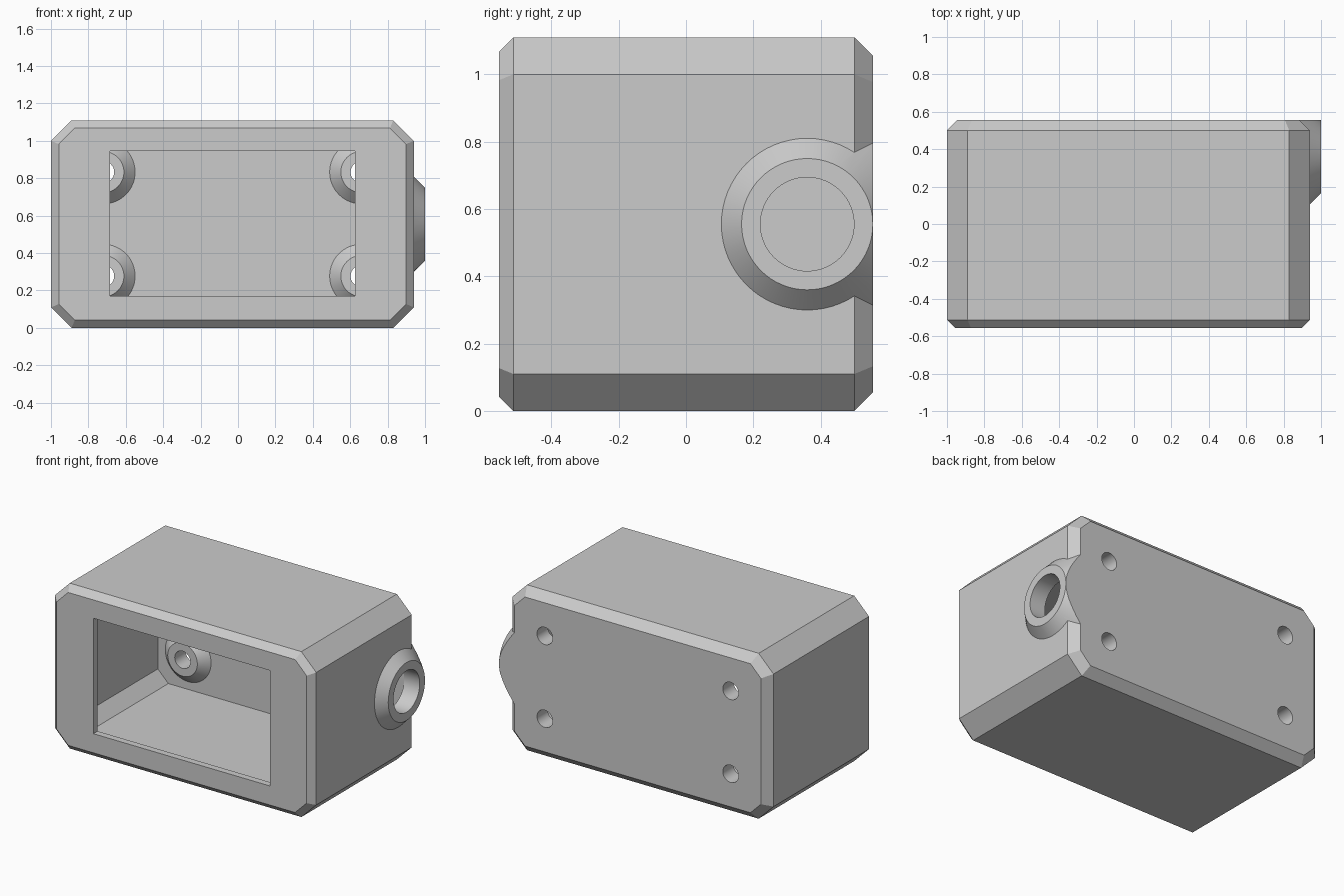
import bpy, bmesh
from math import pi
from mathutils import Matrix, Vector

cube = bpy.data.objects.get("Cube")
if cube:
    bpy.data.objects.remove(cube, do_unlink=True)

CX, CZ = -0.03, 0.555            # centre of the box section
HALF_W, HALF_H, CORNER = 0.97, 0.555, 0.11
BACK = 0.555

grey = bpy.data.materials.new("matte grey")
grey.use_nodes = True
COLOUR = (0.6, 0.6, 0.6, 1)
grey.diffuse_color = COLOUR
grey.node_tree.nodes["Principled BSDF"].inputs["Base Color"].default_value = COLOUR


def make_object(name, bm):
    bmesh.ops.recalc_face_normals(bm, faces=bm.faces)
    mesh = bpy.data.meshes.new(name)
    bm.to_mesh(mesh)
    bm.free()
    mesh.materials.append(grey)
    obj = bpy.data.objects.new(name, mesh)
    bpy.context.collection.objects.link(obj)
    return obj


def octagon(bm, y, inset):
    """Ring of the box section, offset inwards evenly on all eight sides."""
    w, h = HALF_W - inset, HALF_H - inset
    c = CORNER - inset * 0.586
    pts = [(w, h - c), (w - c, h), (c - w, h), (-w, h - c),
           (-w, c - h), (c - w, -h), (w - c, -h), (w, c - h)]
    return [bm.verts.new((CX + x, y, CZ + z)) for x, z in pts]


def loft(name, sections):
    bm = bmesh.new()
    rings = [octagon(bm, y, inset) for y, inset in sections]
    for a, b in zip(rings, rings[1:]):
        for i in range(8):
            j = (i + 1) % 8
            bm.faces.new((a[i], a[j], b[j], b[i]))
    bm.faces.new(rings[0])
    bm.faces.new(rings[-1])
    return make_object(name, bm)


def cone(name, start, end, r1, r2, clip_back=False):
    start, end = Vector(start), Vector(end)
    axis = end - start
    turn = axis.to_track_quat('Z', 'Y').to_matrix().to_4x4()
    bm = bmesh.new()
    bmesh.ops.create_cone(bm, cap_ends=True, segments=64, radius1=r1, radius2=r2,
                          depth=axis.length,
                          matrix=Matrix.Translation((start + end) / 2) @ turn)
    if clip_back:
        cut = bmesh.ops.bisect_plane(bm, geom=bm.verts[:] + bm.edges[:] + bm.faces[:],
                                     plane_co=(0, BACK, 0), plane_no=(0, 1, 0),
                                     clear_outer=True)
        edges = [e for e in cut["geom_cut"] if isinstance(e, bmesh.types.BMEdge)]
        bmesh.ops.holes_fill(bm, edges=edges)
    return make_object(name, bm)


def box(name, lo, hi):
    lo, hi = Vector(lo), Vector(hi)
    bm = bmesh.new()
    bmesh.ops.create_cube(bm, size=1, matrix=Matrix.Translation((lo + hi) / 2)
                          @ Matrix.Diagonal((hi - lo).to_4d()))
    return make_object(name, bm)


def combine(target, part, operation):
    mod = target.modifiers.new(part.name, 'BOOLEAN')
    mod.operation, mod.solver, mod.object = operation, 'EXACT', part
    bpy.context.view_layer.objects.active = target
    bpy.ops.object.modifier_apply(modifier=mod.name)
    bpy.data.objects.remove(part, do_unlink=True)


# Outer shell with chamfered front and back rims
housing = loft("housing", [(-BACK, 0.042), (-0.513, 0), (0.5, 0), (BACK, 0.055)])

# Conical cable collar on the left side, trimmed flush with the back
combine(housing, cone("collar", (0.87, 0.36, CZ), (1.0, 0.36, CZ),
                      0.325, 0.195, True), 'UNION')

# Hollow interior and front opening
combine(housing, loft("cavity", [(-0.51, 0.055), (0.5, 0.055)]), 'DIFFERENCE')
combine(housing, box("opening", (-0.685, -0.7, 0.17), (0.625, -0.4, 0.945)), 'DIFFERENCE')

# Cable hole through the collar
combine(housing, cone("cable_hole", (0.8, 0.36, CZ), (1.1, 0.36, CZ),
                      0.139, 0.139), 'DIFFERENCE')

# Four screw bosses on the inside of the back wall, drilled through
for sx in (-1, 1):
    for sz in (-1, 1):
        x, z = CX + sx * 0.69, CZ + sz * 0.278
        combine(housing, cone("boss", (x, 0.52, z), (x, 0.44, z), 0.19, 0.11), 'UNION')
        combine(housing, cone("screw_hole", (x, 0.35, z), (x, 0.7, z),
                              0.058, 0.058), 'DIFFERENCE')

# Smooth round surfaces, crisp edges
bpy.ops.object.select_all(action='DESELECT')
housing.select_set(True)
bpy.context.view_layer.objects.active = housing
bpy.ops.object.shade_smooth_by_angle(angle=pi / 6)
